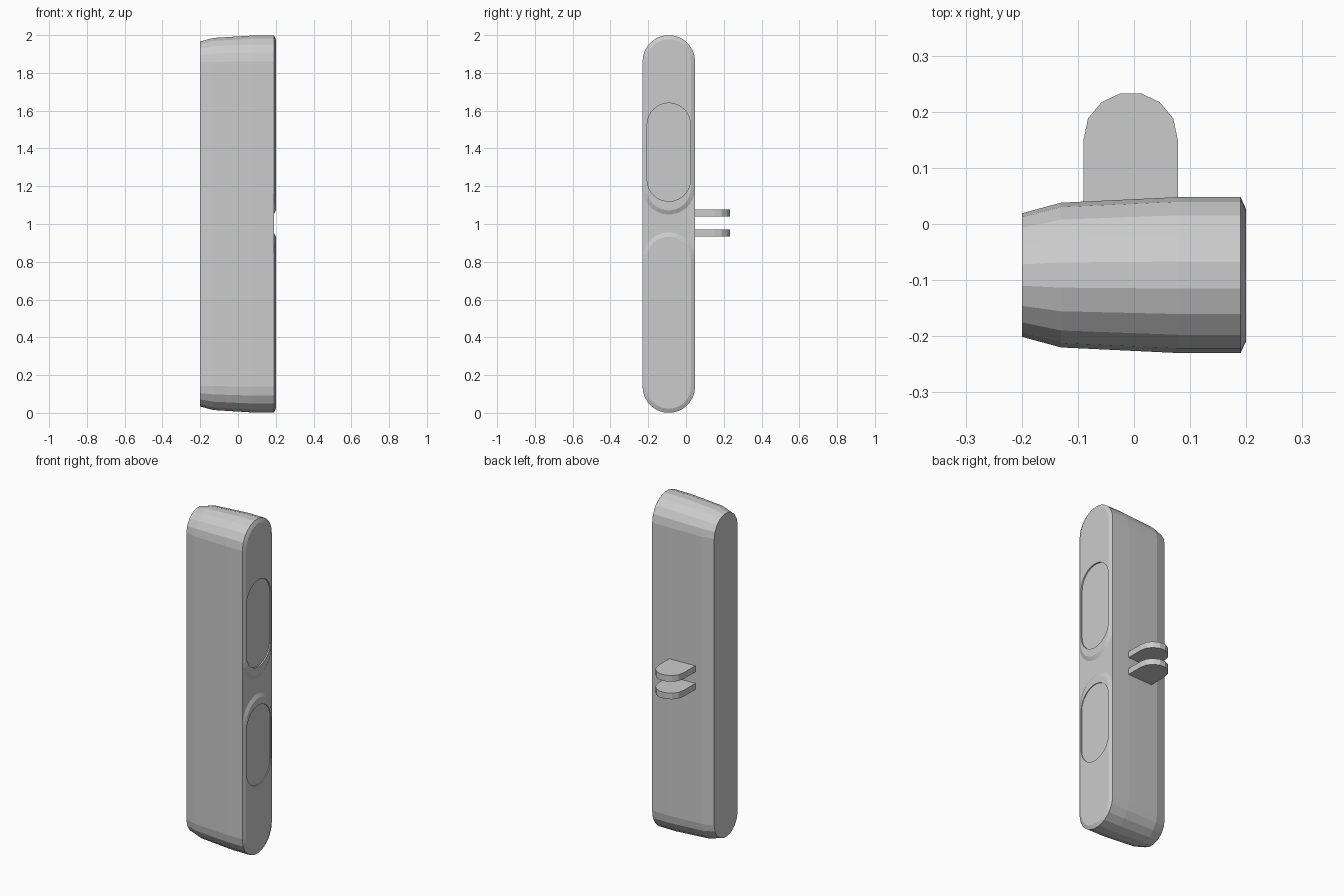
import bpy, bmesh, math

if "Cube" in bpy.data.objects:
    bpy.data.objects.remove(bpy.data.objects["Cube"])

YC = -0.091  # centre line of the body


def stadium(x, r, z0, z1, n=9):
    """Upright capsule outline of half-width r between z0 and z1."""
    pts = []
    for k in range(2 * n + 2):
        upper = k <= n
        a = math.pi * (k if upper else k - 1) / n
        c = z1 - r if upper else z0 + r
        pts.append((x, YC + r * math.cos(a), c + r * math.sin(a)))
    return pts


def loft(name, loops, cap_start=True, cap_end=True):
    """Join equal-length loops with quads and optionally close the ends."""
    bm = bmesh.new()
    rings = [[bm.verts.new(p) for p in loop] for loop in loops]
    for a, b in zip(rings, rings[1:]):
        for i in range(len(a)):
            j = (i + 1) % len(a)
            bm.faces.new((a[i], a[j], b[j], b[i]))
    if cap_start:
        bm.faces.new(rings[0][::-1])
    if cap_end:
        bm.faces.new(rings[-1])
    bmesh.ops.recalc_face_normals(bm, faces=bm.faces)
    if not cap_start:  # open shell: the end cap must face outward (+x)
        if sum(f.normal.x * f.calc_area() for f in bm.faces) < 0:
            bmesh.ops.reverse_faces(bm, faces=bm.faces)
    me = bpy.data.meshes.new(name)
    bm.to_mesh(me)
    bm.free()
    ob = bpy.data.objects.new(name, me)
    bpy.context.collection.objects.link(ob)
    return ob


# Tapered handle body
loft("body", [
    stadium(-0.20, 0.110, 0.032, 1.968),
    stadium(-0.13, 0.129, 0.013, 1.987),
    stadium(0.08, 0.139, 0.0, 2.0),
    stadium(0.19, 0.139, 0.0, 2.0),
])

# Two bevelled face pads, each with a shallow oval recess
pads = [
    ("upper_pad", 1.05, 2.0, 1.12, 1.64, 0.008),
    ("lower_pad", 0.0, 0.955, 0.415, 0.89, 0.005),
]
for name, z0, z1, r0, r1, depth in pads:
    n = 15
    loft(name, [
        stadium(0.19, 0.139, z0, z1, n),
        stadium(0.20, 0.117, z0 + 0.022, z1 - 0.022, n),
        stadium(0.20, 0.115, r0, r1, n),
        stadium(0.20 - depth, 0.115, r0, r1, n),
    ], cap_start=False)

# Pair of rounded hinge tabs on the back
half = [(0.084, 0.0), (0.084, 0.15), (0.076, 0.188), (0.052, 0.217), (0.018, 0.233)]
outline = half + [(-x, y) for x, y in reversed(half)]
for name, z in (("lower_tab", 0.935), ("upper_tab", 1.04)):
    loft(name, [[(x - 0.006, y, h) for x, y in outline] for h in (z, z + 0.037)])
